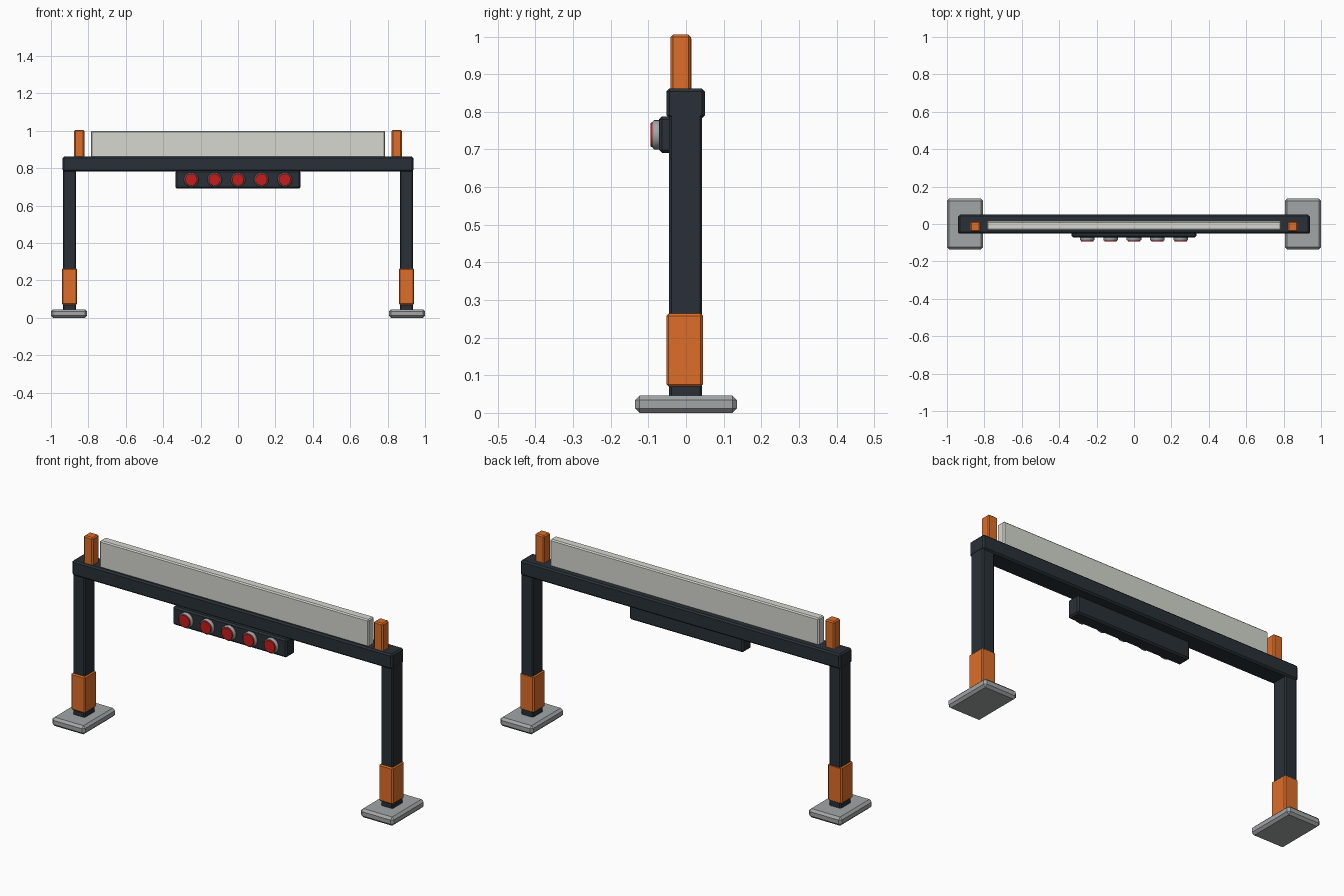
import bpy, bmesh
from math import radians
from mathutils import Matrix

if "Cube" in bpy.data.objects:
    bpy.data.objects.remove(bpy.data.objects["Cube"])


def material(name, rgb):
    m = bpy.data.materials.new(name)
    m.diffuse_color = (*rgb, 1)
    m.use_nodes = True
    m.node_tree.nodes["Principled BSDF"].inputs["Base Color"].default_value = m.diffuse_color
    return m


DARK = material("dark_steel", (0.022, 0.03, 0.038))
ORANGE = material("orange_paint", (0.72, 0.155, 0.022))
PANEL = material("pale_panel", (0.66, 0.68, 0.62))
RED = material("red_lens", (0.55, 0.012, 0.012))
GREY = material("grey_metal", (0.36, 0.38, 0.38))


def finish(name, bm, mat, bevel):
    mesh = bpy.data.meshes.new(name)
    bm.to_mesh(mesh)
    bm.free()
    mesh.materials.append(mat)
    ob = bpy.data.objects.new(name, mesh)
    bpy.context.collection.objects.link(ob)
    mod = ob.modifiers.new("bevel", 'BEVEL')
    mod.width, mod.segments = bevel, 1
    mod.limit_method = 'ANGLE'
    mod.angle_limit = radians(40)
    return ob


def box(name, x, y, z, mat, bevel=0.006):
    """Chamfered box given (min, max) on each axis."""
    bm = bmesh.new()
    size = [b - a for a, b in (x, y, z)]
    mid = [(a + b) / 2 for a, b in (x, y, z)]
    bmesh.ops.create_cube(bm, size=1, matrix=Matrix.Translation(mid) @ Matrix.Diagonal((*size, 1)))
    return finish(name, bm, mat, bevel)


def disc(name, x, z, r, y, mat, bevel):
    """Cylinder along y between two y values."""
    bm = bmesh.new()
    m = Matrix.Translation((x, sum(y) / 2, z)) @ Matrix.Rotation(radians(90), 4, 'X')
    bmesh.ops.create_cone(bm, cap_ends=True, segments=24, radius1=r, radius2=r,
                          depth=y[1] - y[0], matrix=m)
    for f in bm.faces:
        f.smooth = len(f.verts) == 4
    return finish(name, bm, mat, bevel)


# Supports, mirrored left and right
for side, s in (("left", -1), ("right", 1)):
    def span(a, b):
        return tuple(sorted((s * a, s * b)))
    box(side + "_foot", span(0.807, 1.0), (-0.135, 0.135), (0, 0.046), GREY, 0.012)
    box(side + "_leg", span(0.866, 0.936), (-0.045, 0.043), (0.035, 0.80), DARK)
    box(side + "_leg_sleeve", span(0.86, 0.942), (-0.052, 0.045), (0.07, 0.264), ORANGE)
    box(side + "_top_post", span(0.822, 0.876), (-0.041, 0.013), (0.85, 1.005), ORANGE)

# Cross beam and the board standing on it
box("cross_beam", (-0.937, 0.937), (-0.052, 0.05), (0.783, 0.862), DARK, 0.008)
box("top_board", (-0.787, 0.787), (-0.034, 0.015), (0.85, 1.0), PANEL)

# Lamp housing with five lamps
box("lamp_housing", (-0.334, 0.334), (-0.072, 0.0), (0.691, 0.788), DARK, 0.008)
for i in range(5):
    x = (i - 2) * 0.125
    disc(f"lamp_bezel_{i + 1}", x, 0.739, 0.039, (-0.089, -0.066), GREY, 0.004)
    disc(f"lamp_lens_{i + 1}", x, 0.739, 0.033, (-0.094, -0.08), RED, 0.002)
